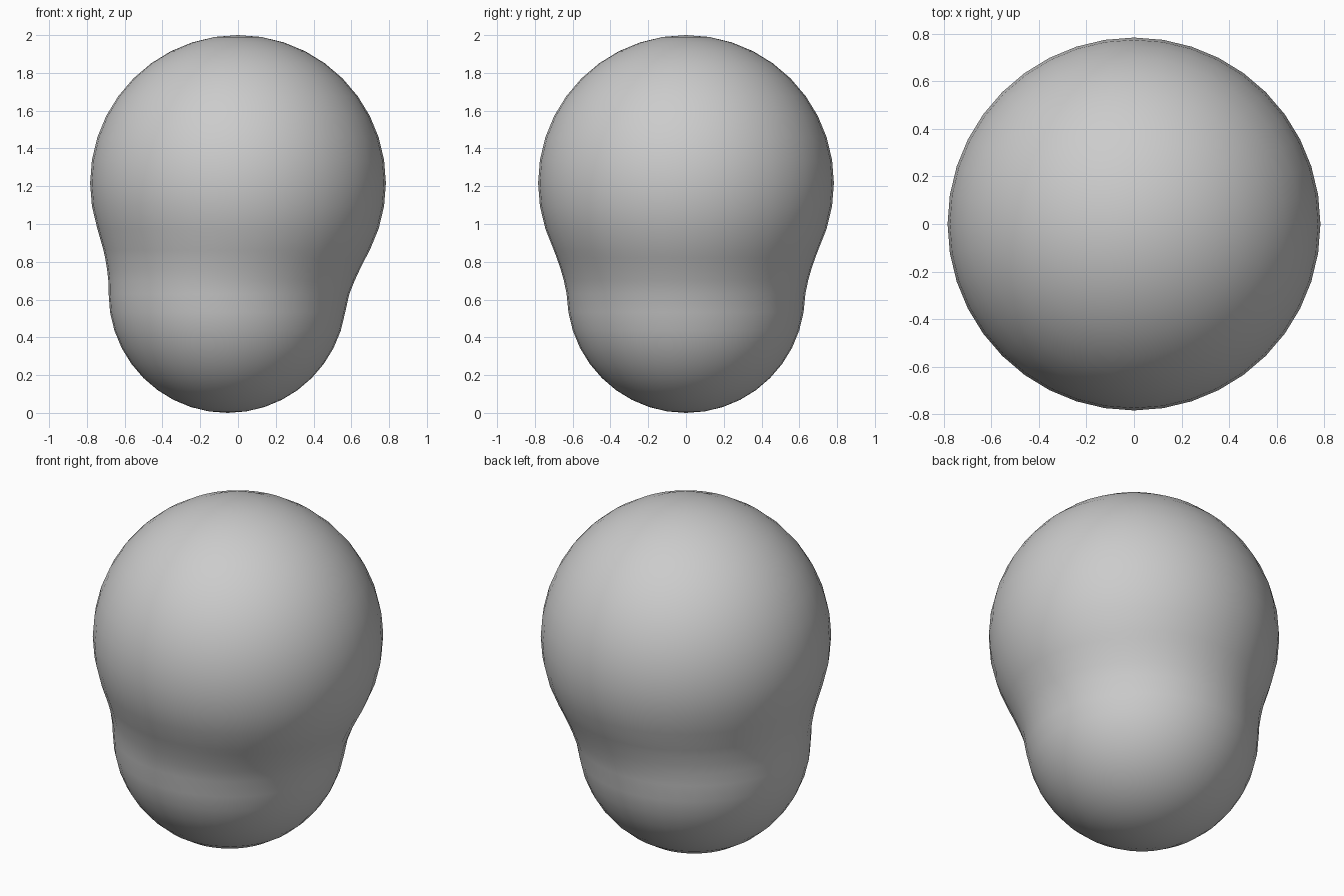
import bpy, bmesh
from math import sin, cos, pi, sqrt

cube = bpy.data.objects.get("Cube")
if cube:
    bpy.data.objects.remove(cube, do_unlink=True)

SIDES = 40
UPPER = (0.0, 1.217, 0.783)     # centre x, centre z, radius
LOWER = (-0.055, 0.63, 0.63)
BLEND = 0.15


def reach(ball, ax, z, a):
    """Distance from the axis at x = ax to the ball's surface, at height z and angle a."""
    cx, cz, r = ball
    disc = r * r - (z - cz) ** 2 - ((cx - ax) * sin(a)) ** 2
    return (cx - ax) * cos(a) + sqrt(disc) if disc > 0 else -1.0


def blended(ax, z, a):
    p, q = reach(UPPER, ax, z, a), reach(LOWER, ax, z, a)
    h = max(0.0, 1 - abs(p - q) / BLEND)
    return max(p, q) + h * h * BLEND / 4


# Ring heights follow each ball's latitudes, with a few extra at the neck
step = 2 * pi / SIDES
heights = [UPPER[1] + UPPER[2] * cos(i * step) for i in range(1, 14)]
heights += [0.82, 0.76, 0.7]
heights += [LOWER[1] + LOWER[2] * cos(i * step) for i in range(10, 20)]

bm = bmesh.new()
rings = []
for z in sorted(heights, reverse=True):
    t = min(1.0, max(0.0, (z - 0.5) / 0.55))
    ax = LOWER[0] * (1 - t)
    rings.append([])
    for k in range(SIDES):
        a = k * step
        d = blended(ax, z, a)
        rings[-1].append(bm.verts.new((ax + d * cos(a), d * sin(a), z)))

# Skin the rings and close the poles
crown = bm.verts.new((0, 0, 2))
base = bm.verts.new((LOWER[0], 0, 0))
for k in range(SIDES):
    n = (k + 1) % SIDES
    for up, down in zip(rings, rings[1:]):
        bm.faces.new((up[k], down[k], down[n], up[n]))
    bm.faces.new((crown, rings[0][k], rings[0][n]))
    bm.faces.new((base, rings[-1][n], rings[-1][k]))
bmesh.ops.recalc_face_normals(bm, faces=bm.faces[:])
for f in bm.faces:
    f.smooth = True

mesh = bpy.data.meshes.new("blended_body")
bm.to_mesh(mesh)
bm.free()
body = bpy.data.objects.new("blended_body", mesh)
bpy.context.collection.objects.link(body)

# Plain grey surface
grey = bpy.data.materials.new("light_grey")
grey.use_nodes = True
colour = (0.6, 0.6, 0.6, 1)
grey.diffuse_color = colour
grey.node_tree.nodes["Principled BSDF"].inputs["Base Color"].default_value = colour
mesh.materials.append(grey)
